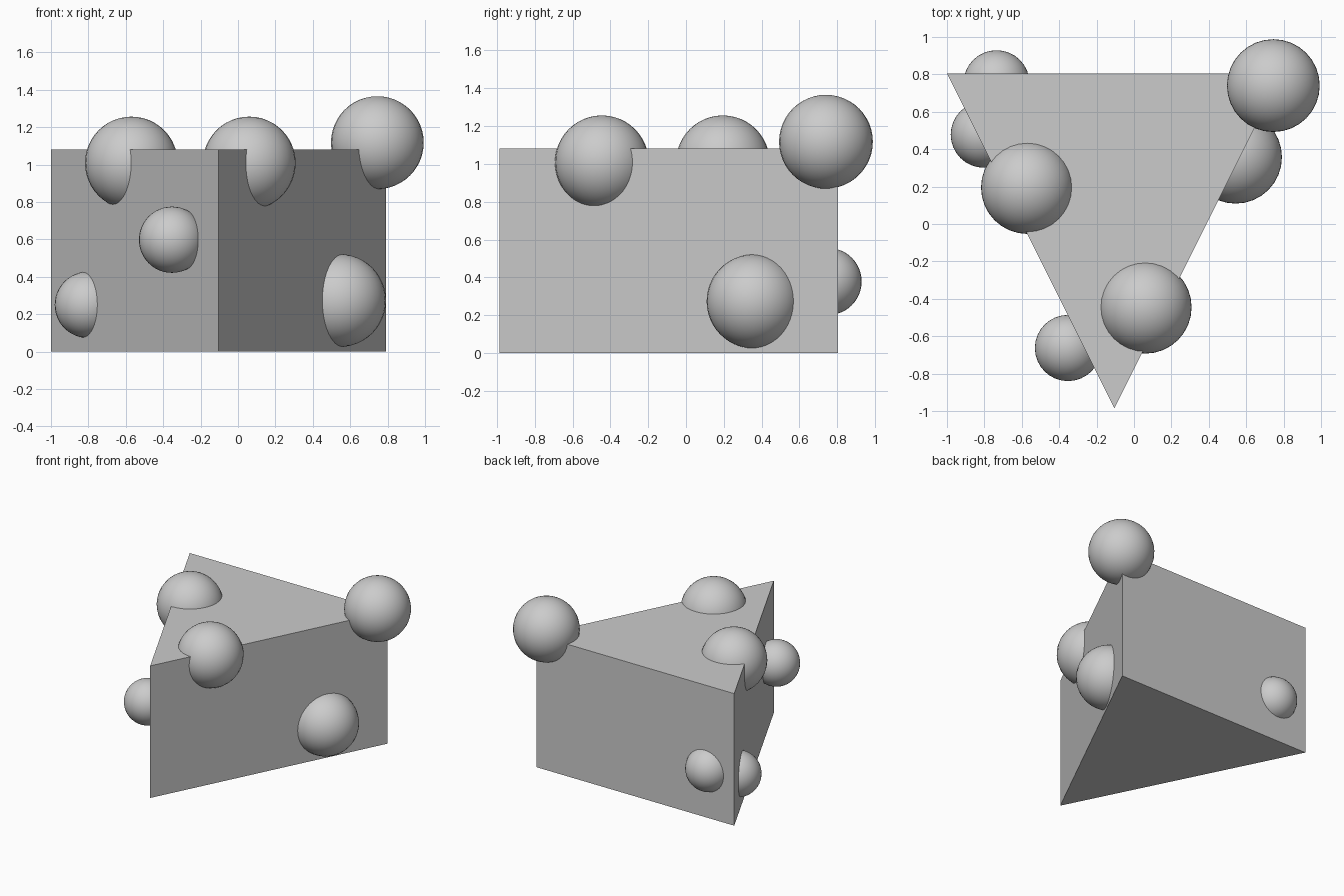
import bpy, bmesh

if "Cube" in bpy.data.objects:
    bpy.data.objects.remove(bpy.data.objects["Cube"])


def add_object(name, bm):
    mesh = bpy.data.meshes.new(name)
    bm.to_mesh(mesh)
    bm.free()
    obj = bpy.data.objects.new(name, mesh)
    bpy.context.collection.objects.link(obj)
    return obj


# Triangular prism body: flat-sided, extruded from its footprint
HEIGHT = 1.08
footprint = [(-1.0, 0.805), (-0.105, -0.985), (0.79, 0.805)]
bm = bmesh.new()
base = bm.faces.new([bm.verts.new((x, y, 0)) for x, y in footprint])
top = bmesh.ops.extrude_face_region(bm, geom=[base])["geom"]
bmesh.ops.translate(bm, vec=(0, 0, HEIGHT),
                    verts=[v for v in top if isinstance(v, bmesh.types.BMVert)])
bmesh.ops.recalc_face_normals(bm, faces=bm.faces)
add_object("prism_body", bm)


# Smooth balls partly sunk into the prism
def add_ball(name, centre, radius):
    bm = bmesh.new()
    bmesh.ops.create_uvsphere(bm, u_segments=32, v_segments=24, radius=radius)
    for face in bm.faces:
        face.smooth = True
    add_object(name, bm).location = centre


LARGE, SMALL = 0.248, 0.177
balls = [
    ("corner_ball", (0.745, 0.74, 1.117), LARGE),
    ("top_left_ball", (-0.57, 0.195, 1.008), LARGE),
    ("top_front_ball", (0.06, -0.445, 1.008), LARGE),
    ("right_side_ball", (0.543, 0.357, 0.273), LARGE),
    ("left_front_ball", (-0.353, -0.663, 0.598), SMALL),
    ("left_rear_ball", (-0.803, 0.478, 0.25), SMALL),
    ("back_ball", (-0.735, 0.752, 0.378), SMALL),
]
for name, centre, radius in balls:
    add_ball(name, centre, radius)
